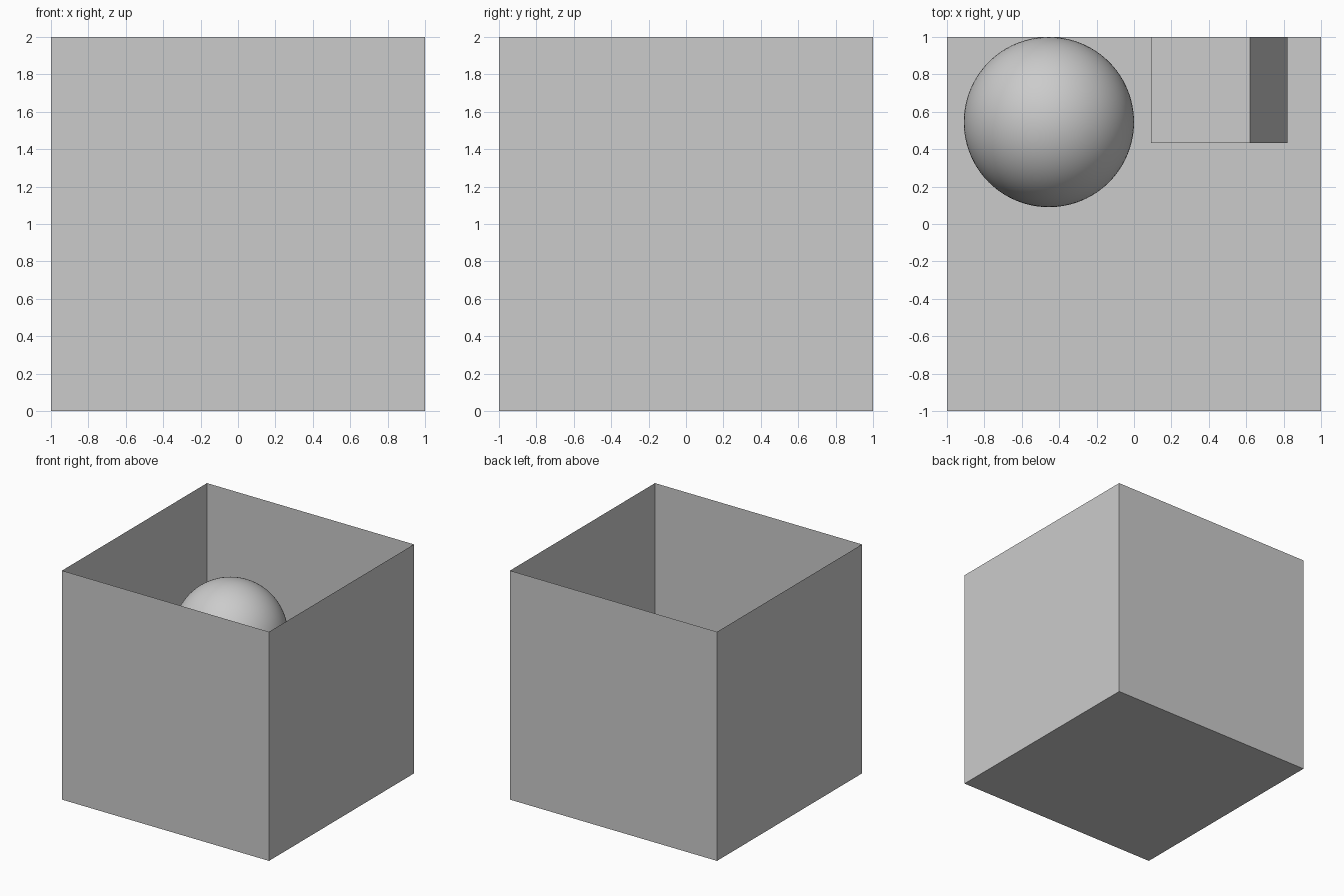
import bpy, bmesh, math
from mathutils import Matrix

cube = bpy.data.objects.get("Cube")
if cube:
    bpy.data.objects.remove(cube, do_unlink=True)

GREY = 0.6
grey = bpy.data.materials.new("light_grey")
grey.use_nodes = True
grey.diffuse_color = (GREY, GREY, GREY, 1)
grey.node_tree.nodes["Principled BSDF"].inputs["Base Color"].default_value = (GREY, GREY, GREY, 1)


def add_part(name, bm, location):
    mesh = bpy.data.meshes.new(name)
    bm.to_mesh(mesh)
    bm.free()
    mesh.materials.append(grey)
    obj = bpy.data.objects.new(name, mesh)
    obj.location = location
    bpy.context.collection.objects.link(obj)
    return obj


# Open-topped box made of thin sheets
bm = bmesh.new()
bmesh.ops.create_cube(bm, size=2)
bm.normal_update()
lid = [f for f in bm.faces if f.normal.z > 0.9]
bmesh.ops.delete(bm, geom=lid, context='FACES_ONLY')
add_part("open_box", bm, (0, 0, 1))

# Smooth ball touching the back wall
RADIUS = 0.455
bm = bmesh.new()
bmesh.ops.create_uvsphere(bm, u_segments=96, v_segments=48, radius=RADIUS)
for face in bm.faces:
    face.smooth = True
add_part("ball", bm, (-RADIUS, 1 - RADIUS, 1))

# Small block turned about the front-to-back axis, flush with the back wall
SIDE = 0.567
bm = bmesh.new()
bmesh.ops.create_cube(bm, size=SIDE, matrix=Matrix.Rotation(math.radians(-20.5), 4, 'Y'))
add_part("turned_block", bm, (RADIUS, 1 - SIDE / 2, 1))
